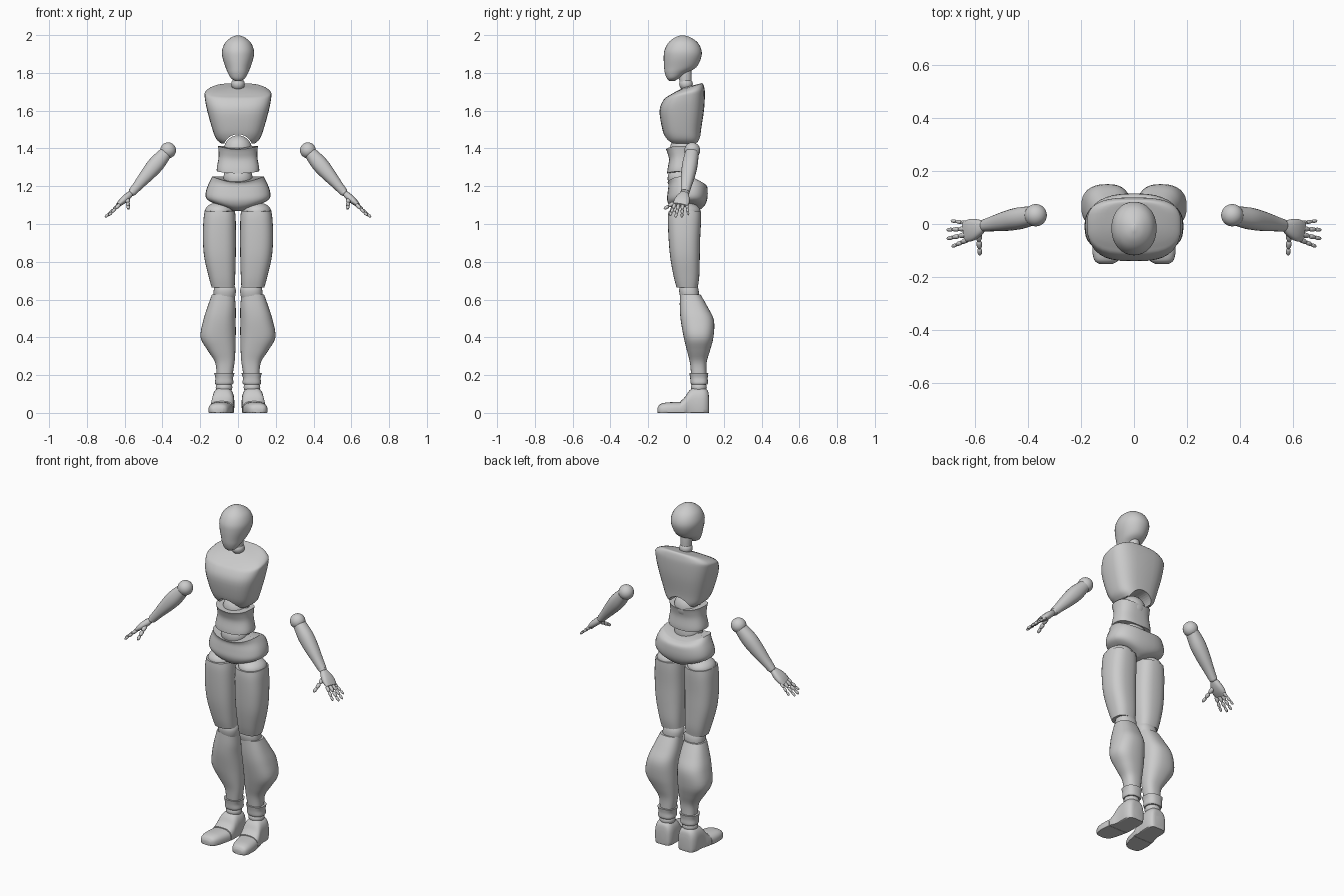
import bpy, bmesh, math
from mathutils import Vector, Matrix

grey = bpy.data.materials.new("light_grey")
grey.diffuse_color = (0.6, 0.6, 0.6, 1)


def finish(name, bm, mirror):
    bmesh.ops.recalc_face_normals(bm, faces=bm.faces)
    me = bpy.data.meshes.new(name)
    bm.to_mesh(me)
    bm.free()
    me.materials.append(grey)
    ob = bpy.data.objects.new(name, me)
    bpy.context.collection.objects.link(ob)
    if mirror:
        ob.modifiers.new("mirror", 'MIRROR').use_mirror_merge = False
    return ob


def skin(bm, rings):
    """Join rings of points into a closed skin."""
    vs = [[bm.verts.new(p) for p in r] for r in rings]
    n = len(vs[0])
    for a, b in zip(vs, vs[1:]):
        for i in range(n):
            j = (i + 1) % n
            bm.faces.new((a[i], a[j], b[j], b[i]))
    bm.faces.new(vs[0][::-1])
    bm.faces.new(vs[-1])


def smooth(rows, steps):
    """Catmull-Rom interpolation of rows of numbers."""
    out = []
    for i in range(len(rows) - 1):
        p = [rows[max(0, min(len(rows) - 1, i + k))] for k in (-1, 0, 1, 2)]
        for s in range(steps):
            t = s / steps
            out.append([0.5 * (2 * b + (c - a) * t + (2 * a - 5 * b + 4 * c - d) * t * t
                               + (3 * b - a - 3 * c + d) * t ** 3) for a, b, c, d in zip(*p)])
    return out + [list(rows[-1])]


def unit_ring(n, power):
    for i in range(n):
        a = 2 * math.pi * i / n
        c, s = math.cos(a), math.sin(a)
        yield (math.copysign(abs(c) ** (2 / power), c), math.copysign(abs(s) ** (2 / power), s))


def loft(name, rows, power=2.4, axis='z', mirror=False, steps=4, n=32):
    """Rows: height, x min, x max, y min, y max, tilt in y, lift of the sides."""
    rows = [list(r) + [0] * (7 - len(r)) for r in rows]
    rings = []
    for h, x0, x1, y0, y1, tilt, lift in smooth(rows, steps):
        ring = []
        for u, v in unit_ring(n, power):
            x = (x0 + x1) / 2 + u * (x1 - x0) / 2
            y = (y0 + y1) / 2 + v * (y1 - y0) / 2
            k = h + tilt * v + lift * u * u
            ring.append((x, y, k) if axis == 'z' else (x, k, max(y, 0)))
        rings.append(ring)
    bm = bmesh.new()
    skin(bm, rings)
    return finish(name, bm, mirror)


def limb(bm, p, q, rows, power=2.2, n=16):
    """Rows: fraction along p-q, half width, half thickness."""
    p, q = Vector(p), Vector(q)
    d = (q - p).normalized()
    v = d.cross(Vector((0, 1, 0))).normalized()
    u = v.cross(d)
    skin(bm, [[p.lerp(q, t) + u * (a * w) + v * (b * h) for a, b in unit_ring(n, power)]
              for t, w, h in smooth(rows, 3)])


def ball(name, c, r, mirror=False):
    bm = bmesh.new()
    m = Matrix.Translation(c) @ Matrix.Diagonal((*r, 1))
    bmesh.ops.create_uvsphere(bm, u_segments=32, v_segments=16, radius=1, matrix=m)
    return finish(name, bm, mirror)


# head and neck
loft("head", [(1.758, -.015, .015, -.09, -.06), (1.772, -.037, .037, -.102, -.035),
              (1.80, -.053, .053, -.112, .005), (1.83, -.066, .066, -.116, .055),
              (1.88, -.082, .082, -.118, .08), (1.92, -.084, .084, -.114, .082),
              (1.96, -.068, .068, -.093, .062), (1.987, -.037, .037, -.06, .025),
              (1.999, -.005, .005, -.025, -.01)], 2.1)
loft("neck", [(1.755, -.03, .03, -.035, .03), (1.79, -.031, .031, -.038, .03),
              (1.83, -.03, .03, -.04, .028)], 2)
ball("neck_joint", (0, .0, 1.74), (.036, .036, .034))

# chest, with an arch cut for the belly joint
chest = loft("chest", [
    (1.425, -.088, .088, -.085, .07), (1.45, -.115, .115, -.105, .075),
    (1.50, -.135, .135, -.125, .08), (1.60, -.163, .163, -.14, .095),
    (1.67, -.176, .176, -.118, .1, .012), (1.70, -.171, .171, -.09, .097, .02),
    (1.722, -.125, .125, -.055, .088, .022), (1.732, -.04, .04, -.01, .07, .01)], 2.9)
bm = bmesh.new()
bmesh.ops.create_cone(bm, cap_ends=True, segments=40, radius1=.078, radius2=.078, depth=.6,
                      matrix=Matrix.Translation((0, 0, 1.397)) @ Matrix.Rotation(math.pi / 2, 4, 'X'))
cutter = finish("chest_cutter", bm, False)
cutter.hide_render = True
cutter.hide_viewport = True
cut = chest.modifiers.new("arch", 'BOOLEAN')
cut.operation, cut.solver, cut.object = 'DIFFERENCE', 'EXACT', cutter

# waist
ball("belly_joint", (0, -.015, 1.395), (.074, .07, .074))
loft("abdomen", [(1.268, -.112, .112, -.1, .05, 0, .01), (1.29, -.112, .112, -.098, .05, 0, .008),
                 (1.34, -.103, .103, -.09, .045, 0, .01), (1.375, -.103, .103, -.098, .05, 0, .015),
                 (1.395, -.106, .106, -.106, .055, 0, .018)], 2.6)
loft("waist_joint", [(1.19, -.06, .06, -.08, .04), (1.225, -.074, .074, -.095, .045),
                     (1.255, -.076, .076, -.096, .045), (1.285, -.065, .065, -.085, .04)], 2.2)
loft("pelvis", [(1.068, -.025, .025, -.045, .05), (1.08, -.06, .06, -.07, .08, 0, .005),
                (1.10, -.14, .14, -.09, .1, 0, .015), (1.13, -.17, .17, -.1, .112, 0, .01),
                (1.17, -.168, .168, -.097, .115, 0, .01), (1.205, -.15, .15, -.093, .108, 0, .02),
                (1.22, -.136, .136, -.098, .075, 0, .032)], 2.5)

# legs
ball("hip_joint", (.1, -.005, 1.065), (.076, .082, .05), True)
loft("thigh", [(.665, .018, .14, -.05, .062), (.72, .015, .155, -.065, .07),
               (.82, .012, .178, -.083, .073), (.92, .011, .186, -.092, .075),
               (1.02, .012, .183, -.096, .08), (1.065, .016, .176, -.093, .08, 0, .006)],
     2.6, mirror=True)
loft("knee", [(.59, .025, .12, -.02, .06), (.62, .014, .128, -.032, .068),
              (.655, .012, .128, -.036, .066), (.685, .025, .12, -.025, .055)], 2.3, mirror=True)
loft("calf", [(.205, .028, .113, .027, .108), (.27, .018, .122, .02, .11),
              (.33, .014, .16, .005, .127), (.40, .012, .198, -.012, .145),
              (.49, .012, .184, -.028, .148), (.56, .012, .162, -.033, .115),
              (.627, .018, .138, -.032, .077)], 2.5, mirror=True)
loft("ankle", [(.15, .03, .118, .028, .112), (.16, .024, .122, .024, .116),
               (.185, .026, .12, .022, .115), (.21, .018, .126, .018, .118)], 2.5, mirror=True)
ball("ankle_joint", (.074, .068, .135), (.044, .042, .035), True)

# feet
loft("foot", [(.122, .045, .105, .01, .08), (.115, .03, .122, -.03, .118),
              (.09, .02, .135, -.04, .134), (.04, .02, .137, -.04, .132),
              (.015, .022, .14, -.04, .115), (-.005, .022, .146, -.04, .085),
              (-.028, .024, .15, -.03, .062)], 2.8, axis='y', mirror=True)
loft("toes", [(-.03, .026, .151, -.03, .058), (-.07, .034, .156, -.03, .057),
              (-.11, .045, .156, -.025, .054), (-.138, .06, .148, -.015, .045),
              (-.15, .08, .132, 0, .028)], 2.6, axis='y', mirror=True)

# arms
ball("elbow", (.37, .033, 1.39), (.042, .042, .042), True)
wrist = Vector((.56, -.005, 1.168))
bm = bmesh.new()
limb(bm, (.375, .033, 1.385), wrist, [(.05, .036, .034), (.3, .041, .043), (.55, .038, .038),
                                      (.8, .03, .028), (1, .023, .022)], n=24)
finish("forearm", bm, True)
ball("wrist", wrist, (.02, .024, .02), True)
bm = bmesh.new()
limb(bm, wrist, (.636, -.03, 1.1), [(.05, .018, .014), (.35, .033, .019), (.7, .042, .018),
                                    (1, .038, .011)], 2.5, 20)
finish("palm", bm, True)


def finger(name, p, q, r):
    """Three tapering knuckle segments from p to q."""
    bm = bmesh.new()
    p, q = Vector(p), Vector(q)
    for i, (a, b) in enumerate(((-.03, .36), (.37, .7), (.71, 1))):
        w = r * (1 - .13 * i)
        limb(bm, p.lerp(q, a), p.lerp(q, b),
             [(0, w * .6, w * .6), (.2, w, w), (.75, w * .92, w * .92), (1, w * .45, w * .45)], 2, 12)
    finish(name, bm, True)


finger("little_finger", (.628, .004, 1.102), (.688, .012, 1.048), .0085)
finger("ring_finger", (.634, -.018, 1.1), (.704, -.022, 1.036), .0095)
finger("middle_finger", (.634, -.04, 1.1), (.703, -.055, 1.036), .01)
finger("index_finger", (.628, -.06, 1.102), (.685, -.085, 1.045), .0095)
finger("thumb", (.585, -.035, 1.13), (.58, -.116, 1.08), .012)

# smooth shading with crisp rims
bpy.ops.object.select_all(action='DESELECT')
for ob in bpy.context.scene.objects:
    if ob is not cutter:
        ob.select_set(True)
bpy.context.view_layer.objects.active = chest
bpy.ops.object.shade_smooth_by_angle(angle=math.radians(40))
